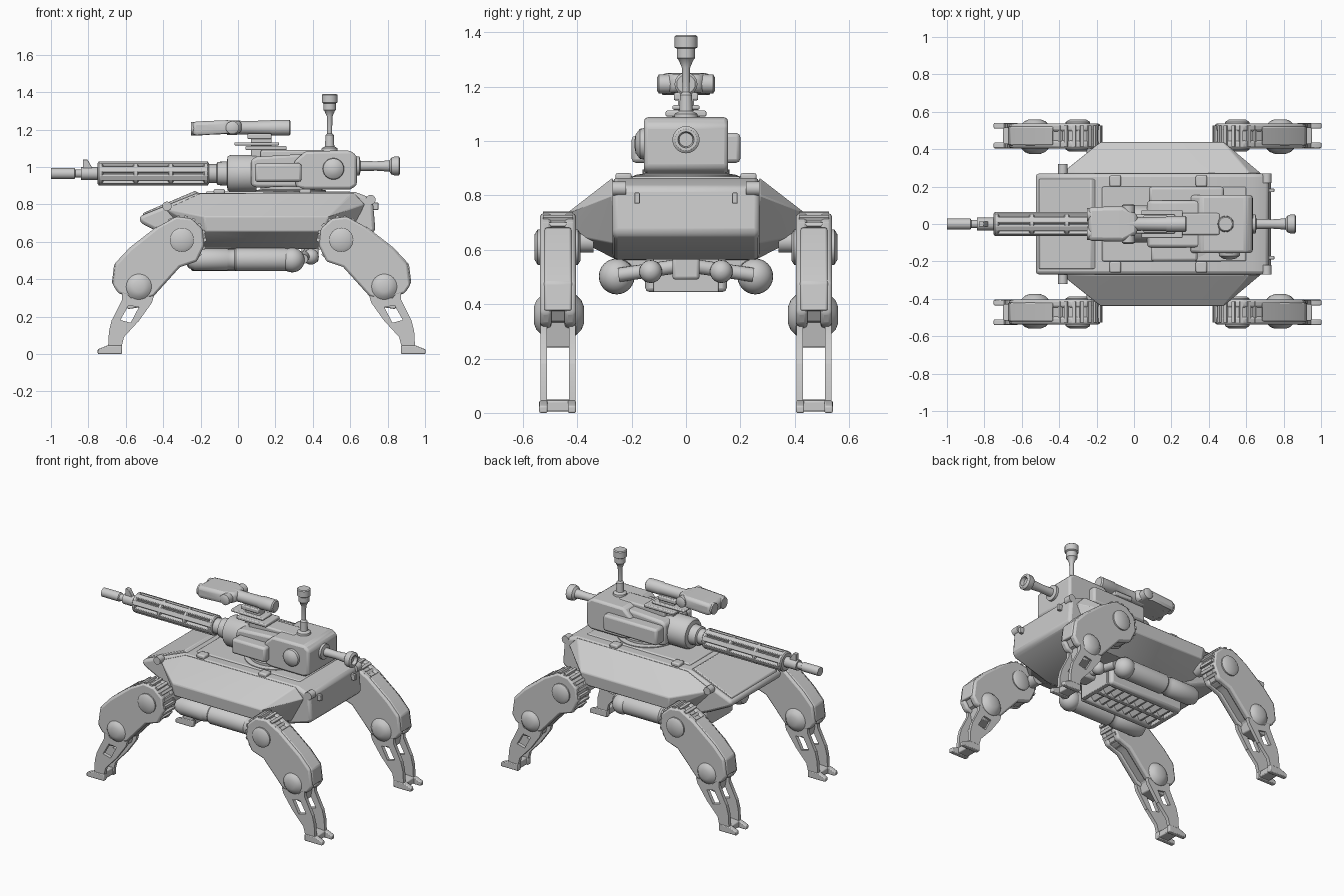
import bpy, bmesh, math
from mathutils import Vector


def finish(name, bm, bevel=0.0):
    bmesh.ops.recalc_face_normals(bm, faces=bm.faces[:])
    me = bpy.data.meshes.new(name)
    bm.to_mesh(me)
    bm.free()
    ob = bpy.data.objects.new(name, me)
    bpy.context.collection.objects.link(ob)
    bpy.ops.object.select_all(action='DESELECT')
    ob.select_set(True)
    bpy.context.view_layer.objects.active = ob
    bpy.ops.object.shade_smooth_by_angle(angle=math.radians(35))
    if bevel:
        m = ob.modifiers.new("bevel", 'BEVEL')
        m.width, m.segments, m.limit_method = bevel, 2, 'ANGLE'
    return ob


def hull(name, pts, bevel=0.0):
    bm = bmesh.new()
    for p in pts:
        bm.verts.new(p)
    bmesh.ops.convex_hull(bm, input=bm.verts[:])
    bmesh.ops.dissolve_limit(bm, angle_limit=0.02, verts=bm.verts[:], edges=bm.edges[:])
    return finish(name, bm, bevel)


def box(name, x, y, z, bevel=0.008):
    return hull(name, [(a, b, c) for a in x for b in y for c in z], bevel)


def prism(name, pts, y0, y1, bevel=0.0):
    bm = bmesh.new()
    f = bm.faces.new([bm.verts.new((x, y0, z)) for x, z in pts])
    ext = bmesh.ops.extrude_face_region(bm, geom=[f])
    for v in ext['geom']:
        if isinstance(v, bmesh.types.BMVert):
            v.co.y = y1
    return finish(name, bm, bevel)


def lathe(name, start, axis, profile, n=24):
    """Turned part: profile is (distance along axis, radius)."""
    axis = Vector(axis).normalized()
    q = axis.to_track_quat('Z', 'Y')
    bm = bmesh.new()
    rings = []
    for d, r in profile:
        rings.append([bm.verts.new(Vector(start) + q @ Vector(
            (r * math.cos(2 * math.pi * i / n), r * math.sin(2 * math.pi * i / n), d))) for i in range(n)])
    for a, b in zip(rings, rings[1:]):
        for i in range(n):
            bm.faces.new((a[i], a[(i + 1) % n], b[(i + 1) % n], b[i]))
    bm.faces.new(rings[0])
    bm.faces.new(rings[-1])
    return finish(name, bm)


def ball(name, c, r):
    prof = [(-r * math.cos(math.pi * t / 12), max(r * math.sin(math.pi * t / 12), 0.001)) for t in range(13)]
    return lathe(name, c, (1, 0, 0), prof)


# Central hull
prism("hull", [(-.52, .70), (-.53, .735), (-.22, .86), (.63, .865), (.72, .83), (.735, .66), (.71, .64),
               (.46, .565), (-.22, .56), (-.36, .62)], -.27, .27, .018)
# Raised sloping nose plate and deck panels
prism("nose_plate", [(-.51, .74), (-.505, .755), (-.23, .872), (-.2, .855)], -.24, .24, .005)
box("deck_plate", (-.17, .6), (-.2, .2), (.85, .87))
for s in (1, -1):
    # Faceted side armour
    hull("side_armour", [(x, s * y, z) for x, y, z in (
        (-.2, .27, .862), (-.39, .27, .775), (.62, .27, .865), (.68, .27, .8), (-.18, .438, .735), (.48, .438, .735),
        (-.17, .432, .655), (.45, .432, .655), (-.24, .25, .6), (-.17, .25, .56), (.42, .25, .56), (.6, .25, .62))], .006)
    # Deck brackets, lifting lugs and tail latches
    for x in (-.1, .36):
        box("deck_bracket", (x - .03, x + .03), (s * .2, s * .26), (.855, .882))
    lathe("nose_lug", (-.38, s * .28, .79), (0, s, 0), [(-.01, .025), (.04, .025)], 16)
    lathe("tail_lug", (.71, s * .24, .825), (0, s, 0), [(-.02, .026), (.03, .026)], 16)
    box("tail_latch", (.71, .75), (s * .17, s * .19), (.77, .81), .003)

    # Belly tanks with linked rear joints
    lathe("belly_tank", (-.28, s * .25, .505), (1, 0, 0), [(0, .02), (.015, .045), (.05, .06), (.22, .06), (.23, .054),
          (.26, .054), (.27, .062), (.53, .062), (.58, .05), (.6, .02)])
    ball("tank_end", (.29, s * .255, .502), .066)
    ball("joint_ball", (.39, s * .13, .52), .042)
    lathe("joint_rod", (.37, s * .03, .54), (-.1, s, -.15), [(0, .026), (.22, .026)], 16)
    box("belly_rail", (-.25, .3), (s * .1, s * .15), (.445, .57), .015)
    box("tank_mount", (-.15, .25), (s * .14, s * .24), (.52, .58))
    # Belly vent slats
    for i in range(8):
        x = -.2 + i * .06
        hull("vent_slat", [(x + a, s * y, z) for a, z in ((0, .45), (.012, .45), (.03, .485), (.042, .485))
                           for y in (.012, .1)])
box("belly_plate", (-.25, .3), (-.12, .12), (.48, .57))
box("belly_spine", (-.25, .3), (-.014, .014), (.445, .5), .004)
for x in (-.25, .285):
    box("belly_end", (x, x + .03), (-.12, .12), (.445, .57), .004)
box("rear_joint_block", (.34, .43), (-.05, .05), (.49, .58), .012)

# Four legs, each mirrored front to rear and side to side
C = .126
for sx in (1, -1):
    for sy in (1, -1):
        def P(pts):
            return [(x if sx > 0 else 2 * C - x, z) for x, z in pts]

        def leg(name, pts, y0, y1, bevel=0.0):
            return prism(name, P(pts), sy * y0, sy * y1, bevel)

        def disc(name, x, z, y0, prof, n=24):
            return lathe(name, (P([(x, z)])[0][0], sy * y0, z), (0, sy, 0), prof, n)

        thigh = [(-.33, .735), (-.25, .725), (-.19, .67), (-.18, .58), (-.22, .495), (-.31, .465), (-.45, .31),
                 (-.52, .285), (-.64, .325), (-.67, .37), (-.655, .48), (-.58, .56), (-.43, .68)]
        for y in (.405, .495):
            leg("thigh_plate", thigh, y, y + .042, .012)
        core = [(-.405 + (x + .405) * .94, .52 + (z - .52) * .93) for x, z in thigh]
        leg("thigh_core", core, .44, .51)
        leg("thigh_cap", [(-.45, .6), (-.43, .685), (-.58, .568), (-.662, .48), (-.675, .375), (-.62, .38)],
            .42, .522, .008)
        # Hip and knee hubs, with a short mount hidden behind the armour
        disc("hip_mount", -.215, .63, .34, [(0, .04), (.09, .04)])
        disc("hip_rim", -.3, .61, .412, [(0, .118), (.117, .118)], 32)
        disc("hip_hub", -.3, .61, .388, [(0, .05), (.01, .065), (.158, .065), (.17, .045)])
        disc("knee_hub", -.53, .36, .375, [(0, .03), (.01, .055), (.03, .075), (.155, .075), (.175, .055), (.185, .03)])
        for k in range(18):
            a = 2 * math.pi * k / 18
            c, s = math.cos(a), math.sin(a)
            leg("hip_tooth", [(-.3 + r * c - t * s, .61 + r * s + t * c)
                              for r, t in ((.11, -.012), (.131, -.009), (.131, .009), (.11, .012))], .415, .527)
        # Forked open shin
        for y in (.407, .512):
            leg("shin_front_bar", [(-.62, .35), (-.575, .3), (-.585, .26), (-.63, .18), (-.675, .18), (-.62, .29)],
                y, y + .024)
            leg("shin_rear_bar", [(-.575, .3), (-.45, .31), (-.46, .275), (-.535, .17), (-.575, .165), (-.53, .25),
                                  (-.585, .26)], y, y + .024)
            leg("ankle_plate", [(-.675, .182), (-.63, .182), (-.575, .167), (-.535, .172), (-.61, .09), (-.625, .03),
                                (-.695, .03), (-.69, .12)], y, y + .024)
            leg("toe", [(-.75, 0), (-.75, .025), (-.70, .045), (-.62, .045), (-.62, 0)], y - .002, y + .028, .005)
        leg("knee_block", [(-.61, .34), (-.59, .24), (-.49, .255), (-.47, .33)], .42, .525, .006)
        leg("foot_bridge", [(-.7, .005), (-.7, .045), (-.63, .05), (-.625, .005)], .42, .525, .006)

# Turret
lathe("turret_ring", (.28, 0, .86), (0, 0, 1), [(0, .19), (.015, .19), (.02, .16), (.035, .16)], 40)
hull("turret_rear", [(x, y, z) for y in (-.155, .155) for x, z in (
    (.31, .89), (.3, 1.03), (.36, 1.085), (.6, 1.088), (.635, 1.06), (.635, .9), (.6, .88), (.36, .88))], .015)
hull("turret_front", [(x, y, z) for y in (-.125, .125) for x, z in (
    (.07, .9), (.07, 1.04), (.1, 1.055), (.36, 1.07), (.36, .89), (.1, .89))], .015)
box("receiver_top", (.12, .46), (-.06, .06), (1.04, 1.09), .01)
box("ammo_box", (.08, .48), (.11, .2), (.92, 1.03), .015)
box("side_panel", (.09, .34), (-.2, -.11), (.92, 1.02), .015)
lathe("side_dome", (.51, -.14, .99), (0, -1, 0), [(0, .06), (.03, .055), (.045, .035), (.05, .01)])
# Gun, turned about the barrel axis
Z = .965
lathe("gun_mantle", (.1, 0, Z), (-1, 0, 0), [(0, .1), (.14, .1), (.155, .09), (.16, .065), (.21, .062), (.215, .05),
      (.26, .05)], 24)
lathe("barrel", (-.1, 0, Z), (-1, 0, 0), [(0, .045), (.645, .045), (.65, .022), (.77, .022), (.775, .029), (.9, .029)])
for i in range(4):
    x = -.75 + i * .188
    lathe("handguard_ring", (x, 0, Z), (1, 0, 0), [(0, .056), (.006, .064), (.024, .064), (.03, .056)], 24)
for k in range(8):
    a = 2 * math.pi * (k + .5) / 8
    u, t = Vector((0, math.cos(a), math.sin(a))), Vector((0, -math.sin(a), math.cos(a)))
    hull("handguard_bar", [Vector((x, 0, Z)) + u * r + t * w for x in (-.74, -.16)
                           for r in (.04, .064) for w in (-.016, .016)], .004)
prism("front_sight", [(-.83, .98), (-.83, 1.04), (-.805, 1.04), (-.77, .98)], -.014, .014, .003)
lathe("sight_collar", (-.84, 0, Z), (1, 0, 0), [(0, .034), (.09, .034)], 20)

# Sight on its rail: wide twin-lens head and a single tube behind
box("sight_post", (.07, .18), (-.03, .03), (1.04, 1.18), .006)
box("sight_rail", (-.02, .22), (-.05, .05), (1.115, 1.132), .006)
box("sight_foot", (.04, .26), (-.075, .075), (1.09, 1.112), .006)
box("sight_clamp", (.05, .18), (-.045, .045), (1.15, 1.178), .006)
hull("sight_body", [(x, y, z) for x, w, z0, z1 in ((-.245, .09, 1.168, 1.242), (-.06, .095, 1.18, 1.25),
     (.02, .05, 1.18, 1.245)) for y in (-w, w) for z in (z0, z1)], .02)
for y in (-.05, .05):
    lathe("sight_lens", (-.25, y, 1.205), (1, 0, 0), [(0, .028), (.0, .036), (.06, .036)], 20)
lathe("sight_tube", (-.06, 0, 1.21), (1, 0, 0), [(0, .04), (.1, .036), (.23, .038), (.24, .042), (.335, .042),
      (.342, .034)], 24)
for s in (1, -1):
    lathe("sight_knob", (-.03, s * .04, 1.21), (0, s, 0), [(0, .035), (.06, .035), (.066, .025)], 20)

# Sensor mast
lathe("sensor_mast", (.49, 0, 1.07), (0, 0, 1), [(0, .045), (.03, .042), (.04, .025), (.1, .022), (.11, .013),
      (.2, .015), (.23, .028), (.235, .034), (.27, .034), (.275, .042), (.315, .042), (.32, .036)], 24)
# Rear camera boom
lathe("rear_boom", (.62, 0, 1.005), (1, 0, 0), [(0, .05), (.03, .05), (.035, .027), (.12, .025), (.19, .03),
      (.2, .045), (.215, .05), (.24, .05), (.247, .04), (.247, .03), (.225, .025)], 24)
